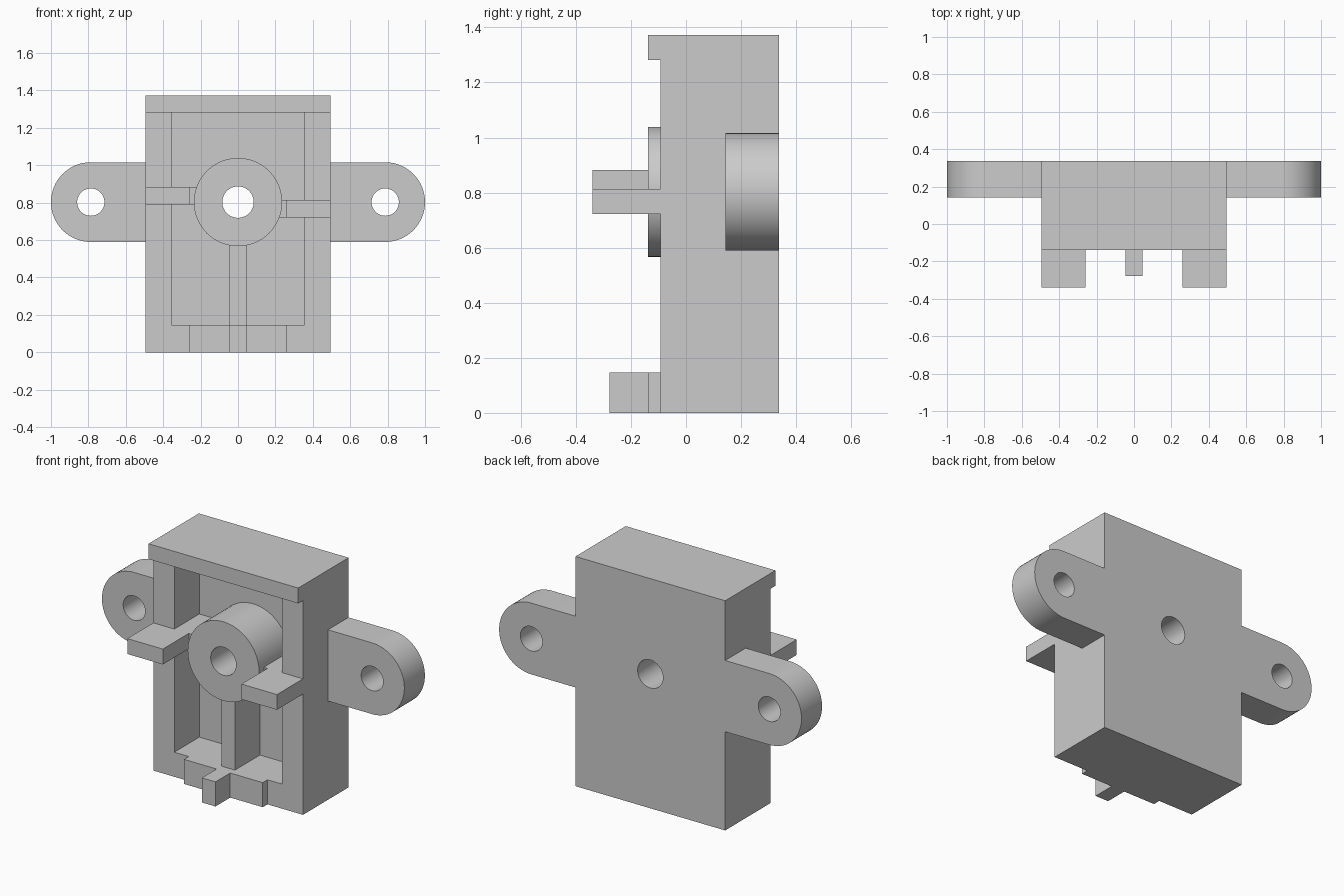
import bpy
import bmesh
from math import cos, sin, radians
from mathutils import Vector

if "Cube" in bpy.data.objects:
    bpy.data.objects.remove(bpy.data.objects["Cube"])

# Shared dimensions
HALF_W, HEIGHT = 0.495, 1.373
BACK, FLOOR, FACE, LIP = 0.337, 0.143, -0.093, -0.138
AXIS_Z, EAR_X, EAR_R = 0.803, 0.787, 0.213
CAV_X, CAV_LOW, CAV_HIGH = 0.356, 0.147, 1.281

grey = bpy.data.materials.new("light grey")
grey.use_nodes = True
colour = (0.6, 0.6, 0.6, 1)
grey.diffuse_color = colour
grey.node_tree.nodes["Principled BSDF"].inputs["Base Color"].default_value = colour


def add_object(name, bm):
    bmesh.ops.recalc_face_normals(bm, faces=bm.faces[:])
    mesh = bpy.data.meshes.new(name)
    bm.to_mesh(mesh)
    bm.free()
    mesh.materials.clear()
    mesh.materials.append(grey)
    ob = bpy.data.objects.new(name, mesh)
    bpy.context.collection.objects.link(ob)
    return ob


def box(name, x0, x1, y0, y1, z0, z1):
    bm = bmesh.new()
    bmesh.ops.create_cube(bm, size=1)
    low, high = Vector((x0, y0, z0)), Vector((x1, y1, z1))
    for v in bm.verts:
        v.co = (low + high) / 2 + v.co * (high - low)
    return add_object(name, bm)


def arc(x, r, start, end, steps=32):
    angles = [radians(start + (end - start) * i / steps) for i in range(steps + 1)]
    return [(x + r * cos(a), AXIS_Z + r * sin(a)) for a in angles]


def circle(x, r):
    return arc(x, r, 0, 360, 64)[:-1]


def rect(x, z0, z1):
    return [(-x, z0), (x, z0), (x, z1), (-x, z1)]


def plate(name, loops, y0, y1):
    """Extrude x-z loops along y; inner loops become holes."""
    curve = bpy.data.curves.new(name + "_profile", "CURVE")
    curve.dimensions = "2D"
    curve.fill_mode = "BOTH"
    curve.extrude = (y1 - y0) / 2
    for loop in loops:
        spline = curve.splines.new("POLY")
        spline.points.add(len(loop) - 1)
        for point, (x, z) in zip(spline.points, loop):
            point.co = (x, z, 0, 1)
        spline.use_cyclic_u = True
    helper = bpy.data.objects.new(name + "_profile", curve)
    bpy.context.collection.objects.link(helper)
    graph = bpy.context.evaluated_depsgraph_get()
    mesh = bpy.data.meshes.new_from_object(helper.evaluated_get(graph))
    bm = bmesh.new()
    bm.from_mesh(mesh)
    bpy.data.objects.remove(helper)
    bpy.data.curves.remove(curve)
    bpy.data.meshes.remove(mesh)
    for v in bm.verts:
        v.co = (v.co.x, (y0 + y1) / 2 - v.co.z, v.co.y)
    bmesh.ops.remove_doubles(bm, verts=bm.verts[:], dist=0.0001)
    ob = add_object(name, bm)
    bpy.ops.object.select_all(action="DESELECT")
    ob.select_set(True)
    bpy.context.view_layer.objects.active = ob
    bpy.ops.object.shade_smooth_by_angle(angle=radians(30))
    return ob


# Back plate with its two rounded ears and three holes
right_side = [(HALF_W, 0), (HALF_W, AXIS_Z - EAR_R)]
right_side += arc(EAR_X, EAR_R, -90, 90)
right_side += [(HALF_W, AXIS_Z + EAR_R), (HALF_W, HEIGHT)]
outline = right_side + [(-x, z) for x, z in reversed(right_side)]
holes = [circle(0, 0.084), circle(EAR_X, 0.073), circle(-EAR_X, 0.073)]
plate("back_plate_with_ears", [outline] + holes, FLOOR, BACK)

# Open housing frame and its top lip
plate("housing_frame", [rect(HALF_W, 0, HEIGHT), rect(CAV_X, CAV_LOW, CAV_HIGH)], FACE, FLOOR)
box("top_lip", -HALF_W, HALF_W, LIP, FACE, CAV_HIGH, HEIGHT)

# Central tubular boss
plate("centre_boss", [circle(0, 0.236), circle(0, 0.084)], LIP, FLOOR)

# Side bars running from boss to wall, with tabs standing out in front
for side, name, z0, z1 in ((-1, "right", 0.791, 0.883), (1, "left", 0.722, 0.813)):
    bar = sorted((side * 0.2, side * CAV_X))
    tab = sorted((side * 0.26, side * HALF_W))
    box(name + "_bar", *bar, FACE, FLOOR, z0, z1)
    box(name + "_tab", *tab, -0.339, FACE, z0, z1)

# Lower rib, raised step and front key
box("lower_rib", -0.045, 0.045, FACE, FLOOR, CAV_LOW, AXIS_Z - 0.22)
box("bottom_step", -0.26, 0.26, LIP, FACE, 0, CAV_LOW)
box("bottom_key", -0.045, 0.045, -0.277, LIP, 0, CAV_LOW)
